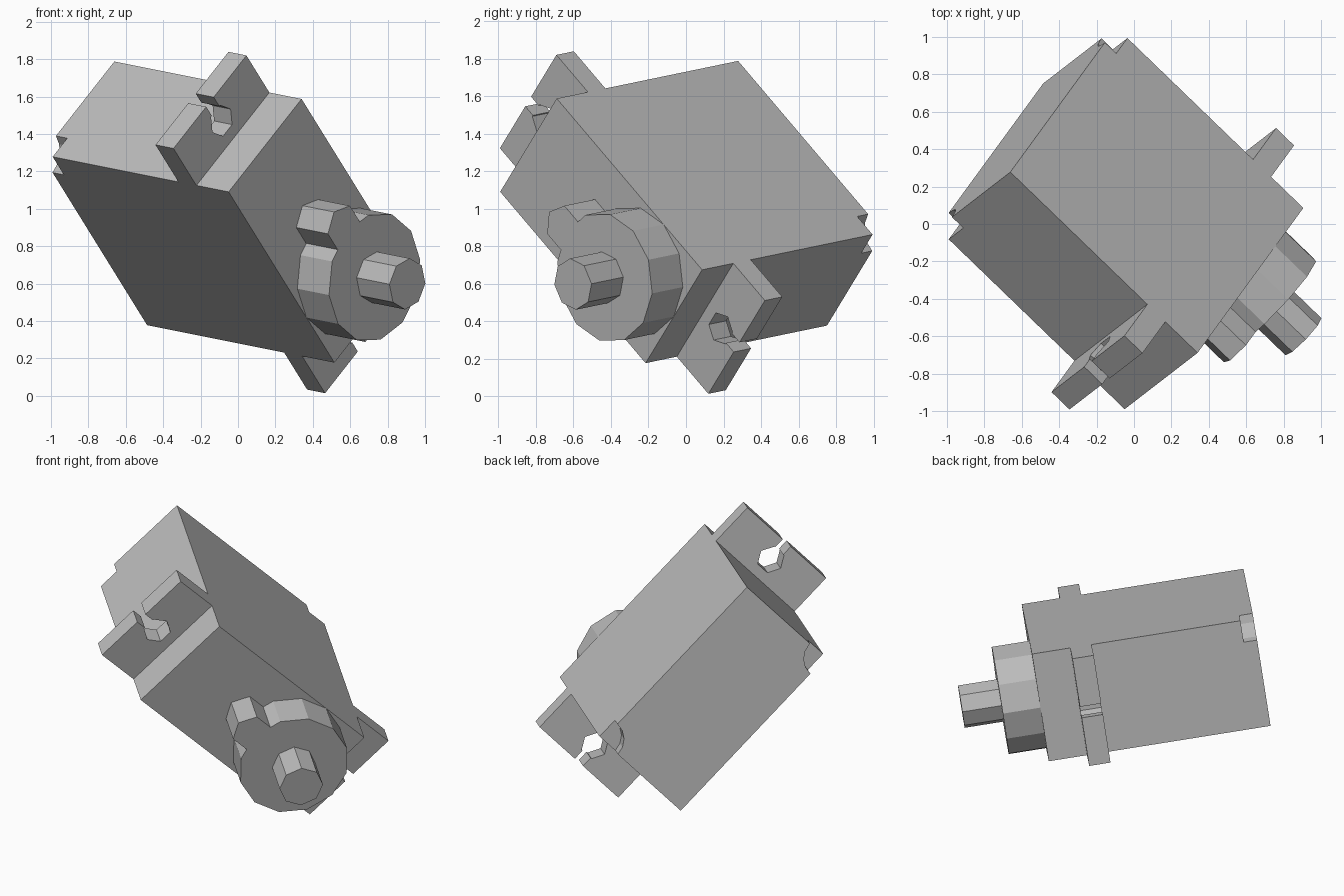
import bpy
import bmesh
from math import cos, sin, tau
from mathutils import Matrix, Vector

old = bpy.data.objects.get("Cube")
if old:
    bpy.data.objects.remove(old, do_unlink=True)

grey = bpy.data.materials.new("plain grey")
grey.use_nodes = True
color = (0.5, 0.5, 0.5, 1)
grey.diffuse_color = color
grey.node_tree.nodes["Principled BSDF"].inputs["Base Color"].default_value = color

# Tilted frame: thickness (u), length (v) and depth (w), from one case corner
u = Vector((0.557, 0.43, 0.71)).normalized()
v = Vector((0.423, 0.582, -0.695))
v = (v - u * v.dot(u)).normalized()
w = u.cross(v)
frame = Matrix((u, v, w)).transposed().to_4x4()
frame.translation = (-0.05, -0.99, 1.09)

THICK, LENGTH, DEPTH = 0.70, 1.324, 1.406
MID = THICK / 2


def ring(cx, cy, radius, sides):
    """Regular polygon with its first corner on the u axis."""
    return [(cx + radius * cos(tau * i / sides), cy + radius * sin(tau * i / sides))
            for i in range(sides)]


def prism(name, outline, low, high):
    """Extrude a flat outline along the depth axis."""
    bm = bmesh.new()
    face = bm.faces.new([bm.verts.new((x, y, low)) for x, y in outline])
    made = bmesh.ops.extrude_face_region(bm, geom=[face])["geom"]
    moved = [e for e in made if isinstance(e, bmesh.types.BMVert)]
    bmesh.ops.translate(bm, verts=moved, vec=(0, 0, high - low))
    bmesh.ops.recalc_face_normals(bm, faces=bm.faces)
    mesh = bpy.data.meshes.new(name)
    bm.to_mesh(mesh)
    bm.free()
    mesh.materials.append(grey)
    obj = bpy.data.objects.new(name, mesh)
    obj.matrix_world = frame
    bpy.context.collection.objects.link(obj)
    return obj


def combine(target, tool, operation):
    """Apply a boolean and remove the tool."""
    mod = target.modifiers.new("combine", "BOOLEAN")
    mod.operation, mod.solver, mod.object = operation, "EXACT", tool
    bpy.context.view_layer.objects.active = target
    bpy.ops.object.modifier_apply(modifier=mod.name)
    bpy.data.objects.remove(tool, do_unlink=True)


# Case, with round recesses at two opposite rear corners
case = prism("case", [(0, 0), (THICK, 0), (THICK, LENGTH), (0, LENGTH)], 0, DEPTH)
for x, y in ((0, 0), (THICK, LENGTH)):
    combine(case, prism("recess_cutter", ring(x, y, 0.14, 16), DEPTH - 0.085, DEPTH + 0.1),
            "DIFFERENCE")

# Mounting tabs: half a keyhole outline, mirrored across the thickness
REACH, HOLE, HOLE_R, SLOT = 0.287, 0.142, 0.087, 0.036
half = [(MID, -0.02), (MID, REACH), (SLOT, REACH), (SLOT, HOLE + HOLE_R * 0.866),
        (HOLE_R / 2, HOLE + HOLE_R * 0.866), (HOLE_R, HOLE), (HOLE_R / 2, HOLE - HOLE_R * 0.866)]
keyhole = half + [(-x, y) for x, y in reversed(half)]
for name, base, sign in (("upper_tab", 0, -1), ("lower_tab", LENGTH, 1)):
    prism(name, [(MID + x, base + sign * y) for x, y in keyhole], 0.242, 0.377)

# Gear housing: large round boss joined with a small six-sided one
AXIS, BOSS = LENGTH - MID, 0.2375
housing = prism("gear_housing", ring(MID, AXIS, MID, 12), -BOSS, 0.02)
lug = [(MID + y, 0.589 + x) for x, y in ring(0, 0, 0.122, 6)]
combine(housing, prism("small_boss", lug, -BOSS, 0.02), "UNION")

# Output shaft
prism("output_shaft", ring(MID, AXIS, 0.138, 8), -0.484, -BOSS + 0.02)
